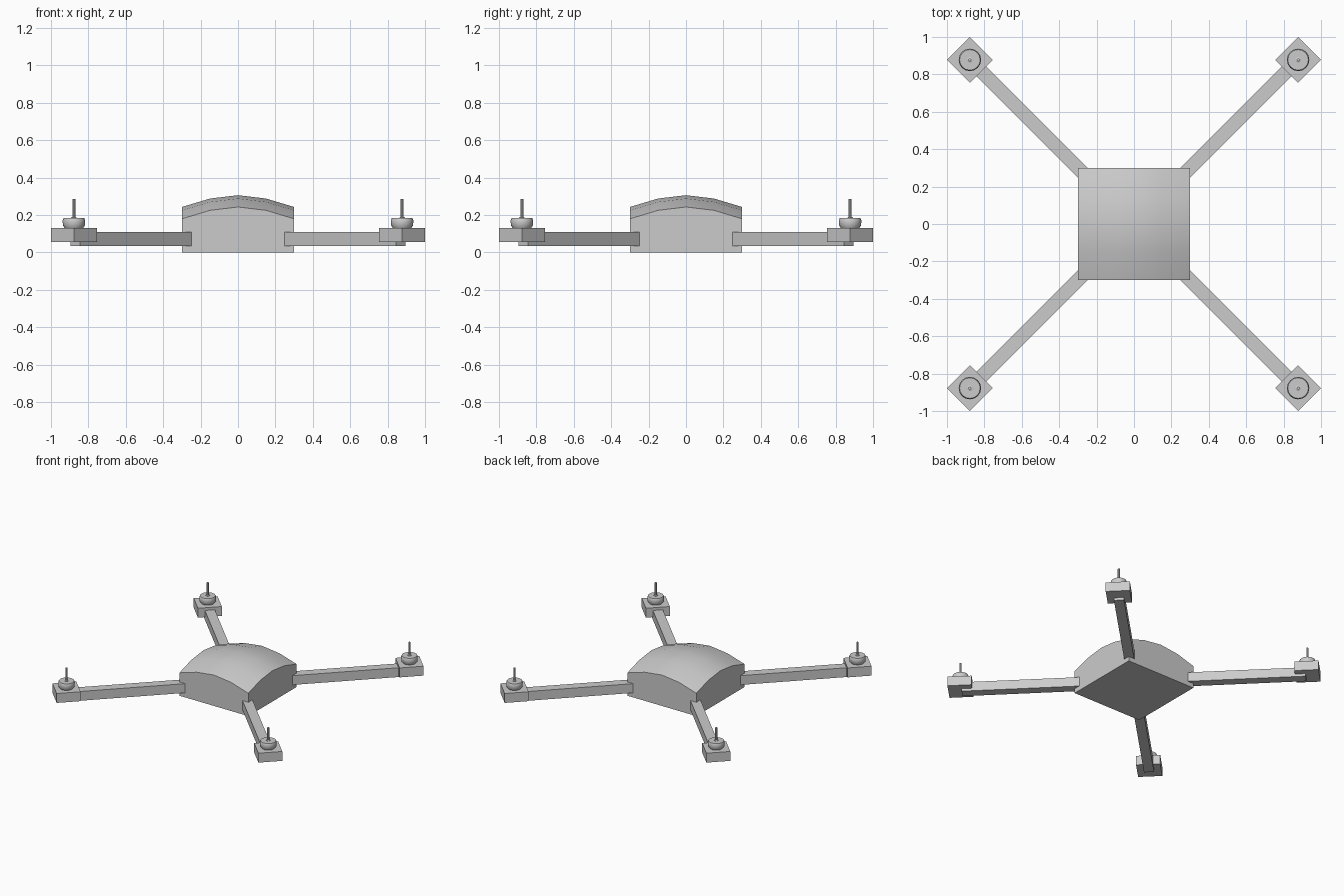
import bpy, bmesh
from math import pi, sqrt
from mathutils import Matrix, Vector

if "Cube" in bpy.data.objects:
    bpy.data.objects.remove(bpy.data.objects["Cube"])


def finish(name, bm, smooth=None):
    bmesh.ops.recalc_face_normals(bm, faces=bm.faces)
    me = bpy.data.meshes.new(name)
    bm.to_mesh(me)
    bm.free()
    ob = bpy.data.objects.new(name, me)
    bpy.context.collection.objects.link(ob)
    if smooth:
        bpy.ops.object.select_all(action='DESELECT')
        ob.select_set(True)
        bpy.context.view_layer.objects.active = ob
        bpy.ops.object.shade_smooth_by_angle(angle=smooth)
    return ob


def box(name, centre, size, angle):
    bm = bmesh.new()
    m = Matrix.Translation(centre) @ Matrix.Rotation(angle, 4, 'Z') @ Matrix.Diagonal((*size, 1))
    bmesh.ops.create_cube(bm, size=1, matrix=m)
    return finish(name, bm)


def lathe(name, profile, x, y, sides):
    # revolve a radius/height outline, closing both ends with flat caps
    bm = bmesh.new()
    verts = [bm.verts.new((r, 0, z)) for r, z in profile]
    edges = [bm.edges.new(p) for p in zip(verts, verts[1:])]
    bmesh.ops.spin(bm, geom=verts + edges, cent=(0, 0, 0), axis=(0, 0, 1),
                   angle=2 * pi, steps=sides, use_duplicate=False)
    bmesh.ops.remove_doubles(bm, verts=bm.verts, dist=1e-5)
    bmesh.ops.holes_fill(bm, edges=[e for e in bm.edges if e.is_boundary], sides=0)
    bmesh.ops.translate(bm, verts=bm.verts, vec=Vector((x, y, 0)))
    return finish(name, bm, 0.6)


# body: square block whose gridded lid bulges in both directions
bm = bmesh.new()
bmesh.ops.create_grid(bm, x_segments=4, y_segments=4, size=0.3)
ring = [e for e in bm.edges if e.is_boundary]
ext = bmesh.ops.extrude_edge_only(bm, edges=ring)
base = {v for v in ext['geom'] if isinstance(v, bmesh.types.BMVert)}
rise = {0: 0.063, 1: 0.045, 2: 0.0}
for v in bm.verts:
    if v not in base:
        v.co.z = 0.18 + rise[round(abs(v.co.x) / 0.15)] + rise[round(abs(v.co.y) / 0.15)]
bmesh.ops.holes_fill(bm, edges=[e for e in bm.edges if e.is_boundary], sides=0)
finish('body', bm, 0.6)

# four arms, each with a mount, motor and propeller shaft
C = 0.8775
corners = [('front_right', 1, -1), ('back_right', 1, 1),
           ('back_left', -1, 1), ('front_left', -1, -1)]
for i, (label, sx, sy) in enumerate(corners):
    angle = -pi / 4 + i * pi / 2
    x, y = C * sx, C * sy
    mid = (0.20 + 0.87) / 2
    box(label + '_arm', (mid * sx, mid * sy, 0.072), (0.67 * sqrt(2), 0.072, 0.073), angle)
    box(label + '_mount', (x, y, 0.093), (0.173, 0.173, 0.074), angle)
    # motor bell with a tapered foot
    lathe(label + '_motor', [(0.048, 0.128), (0.059, 0.145), (0.06, 0.172), (0.055, 0.184)], x, y, 16)
    lathe(label + '_shaft', [(0.015, 0.182), (0.015, 0.187), (0.008, 0.19), (0.008, 0.286)], x, y, 10)
